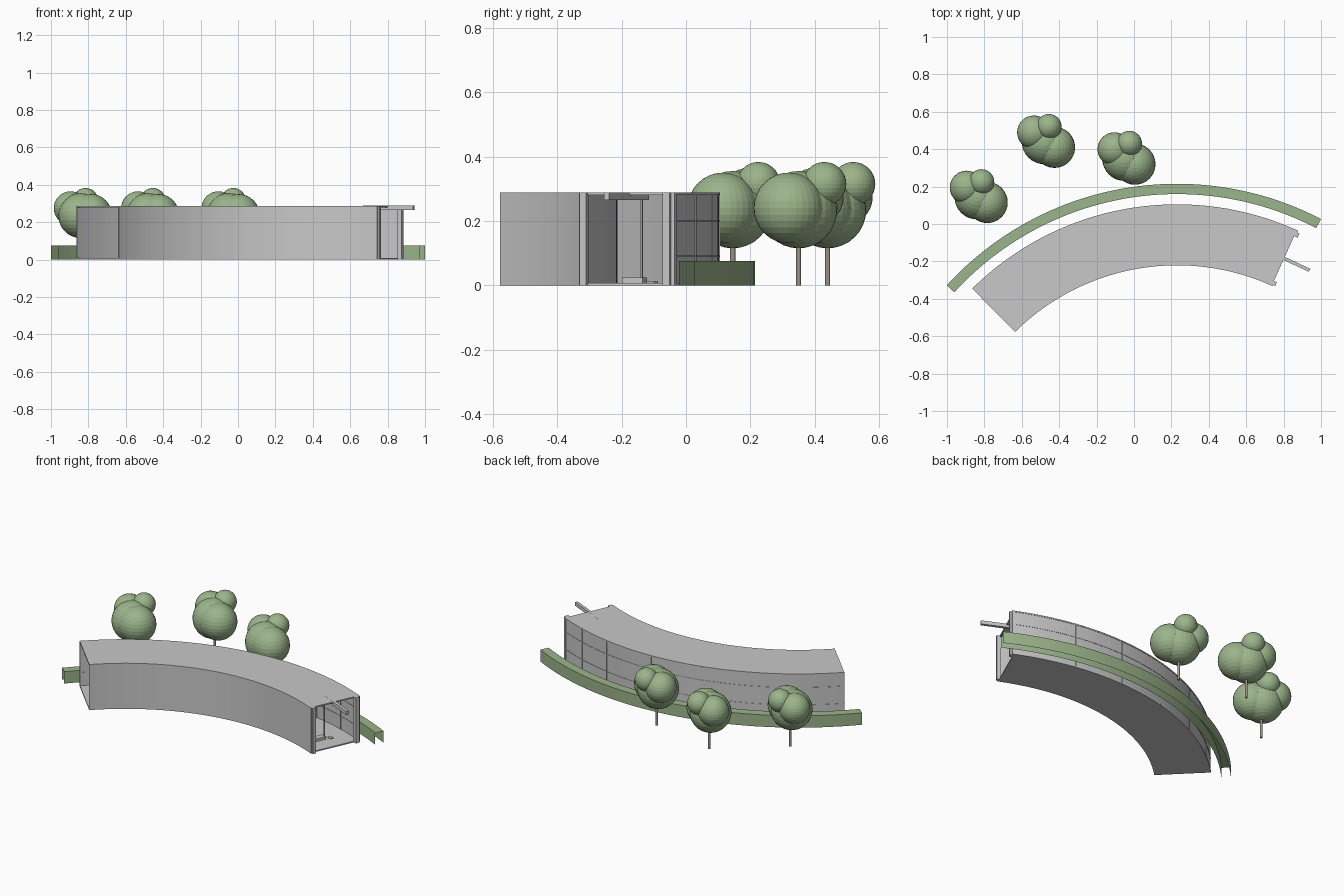
import bpy, bmesh, math
from mathutils import Matrix, Vector

if "Cube" in bpy.data.objects:
    bpy.data.objects.remove(bpy.data.objects["Cube"])

CX, CY = 0.23, -1.452          # shared centre of all the arcs
R_OUT, R_IN = 1.557, 1.231     # long walls
A_RIGHT, A_LEFT = 65.7, 134.7  # ends of the building in degrees
H = 0.288


def material(name, rgb):
    m = bpy.data.materials.new(name)
    m.diffuse_color = (*rgb, 1)
    m.use_nodes = True
    m.node_tree.nodes["Principled BSDF"].inputs["Base Color"].default_value = m.diffuse_color
    return m


GREY = material("pale_grey", (0.58, 0.58, 0.58))
GREEN = material("leaf_green", (0.33, 0.46, 0.26))
BARK = material("bark", (0.34, 0.29, 0.25))
YELLOW = material("mat_yellow", (0.55, 0.48, 0.25))


def finish(name, bm, mat):
    me = bpy.data.meshes.new(name)
    bm.to_mesh(me)
    bm.free()
    me.materials.append(mat)
    ob = bpy.data.objects.new(name, me)
    bpy.context.collection.objects.link(ob)
    return ob


def polar(r, deg, z=0.0):
    a = math.radians(deg)
    return Vector((CX + r * math.cos(a), CY + r * math.sin(a), z))


def sweep(name, profile, a0, a1, n, mat, closed=True):
    """Sweep an (r, z) profile round the shared centre."""
    bm = bmesh.new()
    rings = [[bm.verts.new(polar(r, a0 + (a1 - a0) * i / n, z)) for r, z in profile]
             for i in range(n + 1)]
    m = len(profile)
    for p, q in zip(rings, rings[1:]):
        for j in range(m if closed else m - 1):
            k = (j + 1) % m
            bm.faces.new((p[j], p[k], q[k], q[j]))
    if closed:
        bm.faces.new(rings[0])
        bm.faces.new(rings[-1])
    bmesh.ops.recalc_face_normals(bm, faces=bm.faces)
    return finish(name, bm, mat)


def arc_box(name, r0, r1, z0, z1, a0, a1, n=1, mat=GREY):
    return sweep(name, [(r0, z0), (r1, z0), (r1, z1), (r0, z1)], a0, a1, n, mat)


def box(name, centre, size, turn, mat):
    bm = bmesh.new()
    bmesh.ops.create_cube(bm, size=1, matrix=Matrix.Translation(centre)
                          @ Matrix.Rotation(math.radians(turn), 4, 'Z')
                          @ Matrix.Diagonal((*size, 1)))
    return finish(name, bm, mat)


# Building shell: floor, roof and two long curved walls, open at both ends
arc_box("floor", R_IN, R_OUT, 0.0, 0.008, A_RIGHT, A_LEFT, 48)
arc_box("roof", R_IN, R_OUT, H - 0.008, H, A_RIGHT, A_LEFT, 48)
arc_box("inner_wall", R_IN, R_IN + 0.008, 0.008, H - 0.008, A_RIGHT, A_LEFT, 48)
arc_box("outer_wall", R_OUT - 0.008, R_OUT - 0.002, 0.008, H - 0.008, A_RIGHT, A_LEFT, 48)

# Thin frame on the outer wall
for z in (0.09, 0.2):
    arc_box("transom", R_OUT - 0.010, R_OUT, z - 0.002, z + 0.002, A_RIGHT, A_LEFT, 48)
for a in [72.2] + [80 + 12.1 * i for i in range(5)]:
    arc_box("mullion", R_OUT - 0.011, R_OUT + 0.001, 0.008, H - 0.008, a - 0.08, a + 0.08)

# Corner posts at the right end
arc_box("outer_corner_post", 1.522, 1.546, 0, H, 64.95, 66.0)
arc_box("inner_corner_post", 1.238, 1.260, 0, H, 64.9, 66.0)
arc_box("outer_end_trim", 1.546, R_OUT, 0, H, 65.4, 66.0)
arc_box("inner_end_trim", R_IN, 1.238, 0, H, 65.4, 66.0)

# Roof beam reaching out of the right end, with its post, step and mat
box("roof_beam", (0.805, -0.185, 0.277), (0.295, 0.018, 0.023), -25, GREY)
box("beam_post", (0.70, -0.138, 0.137), (0.006, 0.006, 0.258), -25, GREY)
box("low_step", (0.68, -0.16, 0.016), (0.035, 0.07, 0.018), -25, GREY)
box("floor_mat", (0.72, -0.105, 0.010), (0.03, 0.025, 0.004), -25, YELLOW)

# Hedge: hollow channel following the outer wall
sweep("hedge", [(1.612, 0), (1.612, 0.075), (1.667, 0.075), (1.667, 0)],
      62.5, 137.6, 48, GREEN, closed=False)

# Trees: thin trunk and four overlapping leaf balls (x, y, z, radius)
BALLS = [(0.045, -0.03, 0.24, 0.11), (-0.01, 0.0, 0.235, 0.12),
         (-0.065, 0.05, 0.275, 0.09), (0.015, 0.08, 0.315, 0.068)]
for tx, ty in ((-0.83, 0.145), (-0.47, 0.44), (-0.04, 0.35)):
    bm = bmesh.new()
    bmesh.ops.create_cone(bm, cap_ends=True, segments=12, radius1=0.008, radius2=0.008,
                          depth=0.2, matrix=Matrix.Translation((tx, ty, 0.1)))
    finish("tree_trunk", bm, BARK)
    bm = bmesh.new()
    for x, y, z, r in BALLS:
        bmesh.ops.create_uvsphere(bm, u_segments=32, v_segments=16, radius=r,
                                  matrix=Matrix.Translation((tx + x, ty + y, z)))
    finish("tree_crown", bm, GREEN)
